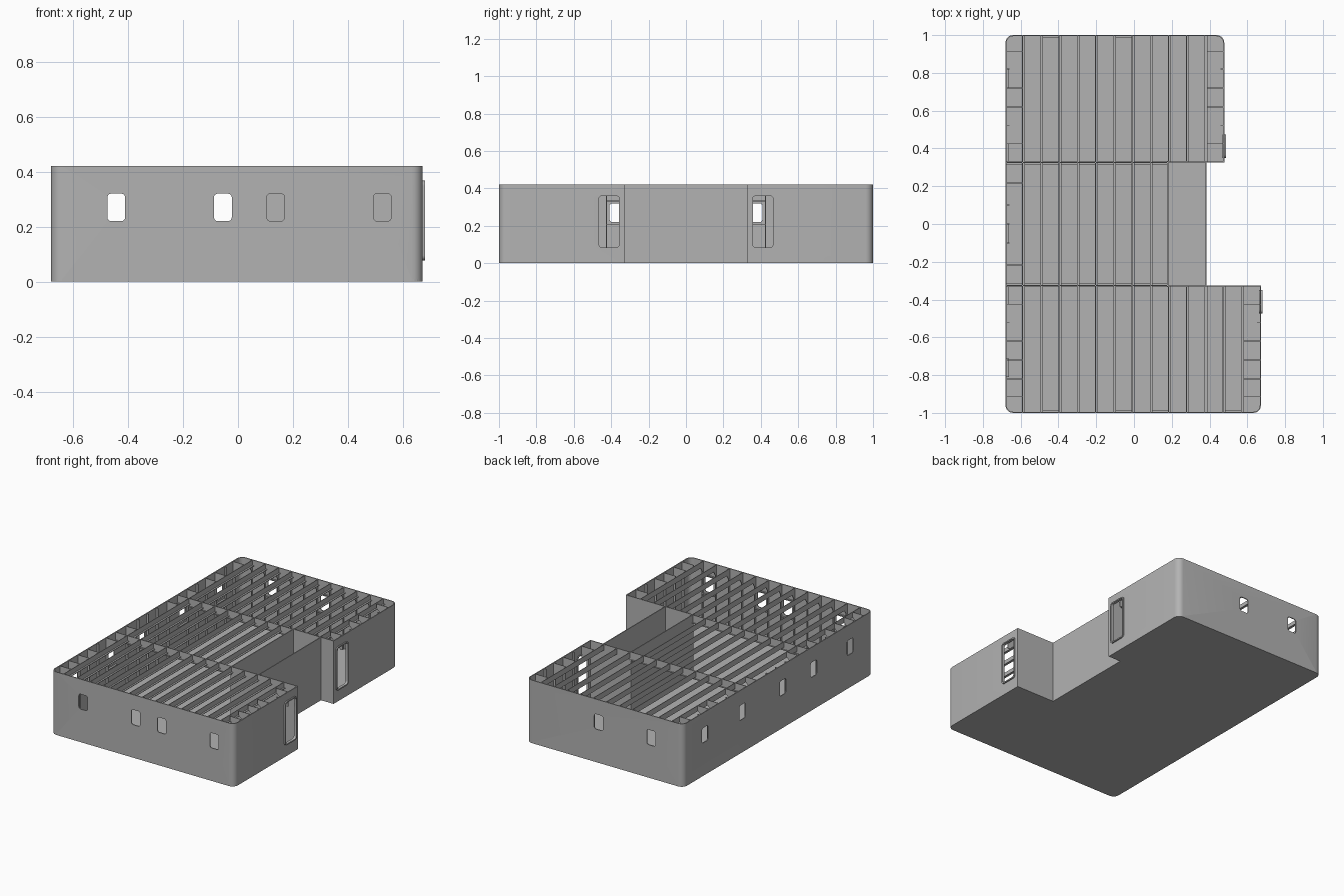
import bpy, bmesh, math
from mathutils import Vector

cube = bpy.data.objects.get("Cube")
if cube:
    bpy.data.objects.remove(cube)

H, T, FLOOR = 0.42, 0.006, 0.008          # height, plate thickness, floor thickness
LEFT, FRONT_X, BACK_X, MID_X, INNER_X = -0.68, 0.672, 0.478, 0.385, 0.182
MID_Y, WEB = 0.325, 0.004

steel = bpy.data.materials.new("grey steel")
steel.use_nodes = True
steel.diffuse_color = (0.45, 0.45, 0.45, 1)
steel.node_tree.nodes["Principled BSDF"].inputs["Base Color"].default_value = (0.45, 0.45, 0.45, 1)


def make(name, bm):
    bmesh.ops.recalc_face_normals(bm, faces=bm.faces)
    mesh = bpy.data.meshes.new(name)
    bm.to_mesh(mesh)
    bm.free()
    mesh.materials.append(steel)
    obj = bpy.data.objects.new(name, mesh)
    bpy.context.collection.objects.link(obj)
    return obj


def prism(bm, points, offset):
    a = [bm.verts.new(p) for p in points]
    b = [bm.verts.new(Vector(p) + Vector(offset)) for p in points]
    bm.faces.new(a)
    bm.faces.new(b[::-1])
    for i in range(len(a)):
        j = (i + 1) % len(a)
        bm.faces.new((a[j], a[i], b[i], b[j]))


def box(bm, x, y, z):
    prism(bm, [(x[0], y[0], z[0]), (x[1], y[0], z[0]), (x[1], y[1], z[0]), (x[0], y[1], z[0])],
          (0, 0, z[1] - z[0]))


def arc(cx, cy, r, start, steps=6):
    return [(cx + r * math.cos(math.radians(start + 90 * i / steps)),
             cy + r * math.sin(math.radians(start + 90 * i / steps))) for i in range(steps + 1)]


def rounded(cx, cy, w, h, r=0.014):
    pts = []
    for k, (sx, sy) in enumerate([(1, 1), (-1, 1), (-1, -1), (1, -1)]):
        pts += arc(cx + sx * (w / 2 - r), cy + sy * (h / 2 - r), r, 90 * k, 4)
    return pts


def apply_cut(obj, cutter):
    mod = obj.modifiers.new("openings", 'BOOLEAN')
    mod.operation, mod.solver, mod.object = 'DIFFERENCE', 'EXACT', cutter
    finish(obj)


def finish(obj):
    bpy.ops.object.select_all(action='DESELECT')
    obj.select_set(True)
    bpy.context.view_layer.objects.active = obj
    for mod in list(obj.modifiers):
        bpy.ops.object.modifier_apply(modifier=mod.name)
    bpy.ops.object.shade_smooth_by_angle(angle=math.radians(30))


# Plan outline, rounded at the four outer corners
R = 0.04
outline = arc(LEFT + R, -1 + R, R, 180) + arc(FRONT_X - R, -1 + R, R, 270)
outline += [(FRONT_X, -MID_Y), (MID_X, -MID_Y), (MID_X, MID_Y), (BACK_X, MID_Y)]
outline += arc(BACK_X - R, 1 - R, R, 0) + arc(LEFT + R, 1 - R, R, 90)

bm = bmesh.new()
prism(bm, [(x, y, 0) for x, y in outline], (0, 0, FLOOR))
make("floor_plate", bm)

# Outer wall: one plate ring
bm = bmesh.new()
low = [bm.verts.new((x, y, FLOOR)) for x, y in outline]
high = [bm.verts.new((x, y, H)) for x, y in outline]
for i in range(len(low)):
    j = (i + 1) % len(low)
    bm.faces.new((low[i], low[j], high[j], high[i]))
wall = make("outer_wall", bm)
solid = wall.modifiers.new("plate", 'SOLIDIFY')
solid.thickness, solid.offset, solid.use_even_offset = T, -1, True
finish(wall)

# Window and door openings
FRONT_WIN = [-0.443, -0.055, 0.137, 0.525]
BACK_WIN = [-0.443, -0.055]
SIDE_WIN = [0.77, 0.376, -0.05, -0.376, -0.76]
WIN_Z, DOOR_Z, DOOR_Y = 0.27, 0.222, 0.411
DOORS = [(FRONT_X, -DOOR_Y), (BACK_X, DOOR_Y)]
bm = bmesh.new()
for side, centres in ((-1, FRONT_WIN), (1, BACK_WIN)):
    for c in centres:
        prism(bm, [(x, side - 0.03, z) for x, z in rounded(c, WIN_Z, 0.065, 0.1)], (0, 0.06, 0))
for c in SIDE_WIN:
    prism(bm, [(LEFT - 0.03, y, z) for y, z in rounded(c, WIN_Z, 0.065, 0.1)], (0.06, 0, 0))
for x, c in DOORS:
    prism(bm, [(x - 0.03, y, z) for y, z in rounded(c, DOOR_Z, 0.108, 0.274)], (0.06, 0, 0))
cutter = make("opening_cutter", bm)
cutter.hide_render = True
cutter.hide_set(True)
apply_cut(wall, cutter)

# Raised door frames
for name, (x, c) in zip(("front_door_frame", "back_door_frame"), DOORS):
    bm = bmesh.new()
    prism(bm, [(x - T - 0.004, y, z) for y, z in rounded(c, DOOR_Z, 0.124, 0.29, 0.018)],
          (T + 0.012, 0, 0))
    apply_cut(make(name, bm), cutter)

# Inner walls around the side recess
bm = bmesh.new()
box(bm, (INNER_X - T, INNER_X), (-MID_Y, MID_Y), (FLOOR, H))
for s in (-1, 1):
    y = sorted((s * MID_Y, s * (MID_Y + T)))
    box(bm, (INNER_X - T, MID_X), y, (FLOOR, H))
make("recess_walls", bm)

# Overhead beams with bottom flanges, running front to back
BEAM_X = [-0.59 + 0.0965 * i for i in range(13)]
bm = bmesh.new()
for x in BEAM_X:
    if x < INNER_X - 0.01:
        spans = [(-0.996, 0.996)]
    else:
        spans = [(-0.996, -MID_Y)] + ([(MID_Y, 0.996)] if x < MID_X else [])
    for y in spans:
        box(bm, (x - WEB / 2, x + WEB / 2), y, (H - 0.035, H - 0.0005))
        box(bm, (x - WEB / 2, x + 0.013), y, (H - 0.038, H - 0.034))
make("overhead_beams", bm)

# Cross girders
bm = bmesh.new()
for s in (-1, 1):
    y = s * MID_Y
    box(bm, (LEFT + 0.003, INNER_X), (y - WEB / 2, y + WEB / 2), (H - 0.05, H))
    box(bm, (LEFT + 0.003, INNER_X), (y - 0.009, y + 0.009), (H - 0.054, H - 0.05))
make("cross_girders", bm)

# Vertical ribs and corner brackets on the front and back walls
bm = bmesh.new()
for s, limit in ((-1, FRONT_X), (1, BACK_X)):
    for x in BEAM_X:
        if x > limit - 0.05:
            continue
        ys = sorted((s * 0.996, s * 0.98))
        box(bm, (x - WEB / 2, x + WEB / 2), ys, (FLOOR, H - 0.001))
        prism(bm, [(x - WEB / 2, s * 0.99, H - 0.001), (x - WEB / 2, s * 0.94, H - 0.001),
                   (x - WEB / 2, s * 0.99, H - 0.08)], (WEB, 0, 0))
make("end_wall_ribs", bm)

# Vertical ribs and deep brackets on the side walls
RIB_Y = [0.1, 0.217, 0.425, 0.523, 0.62, 0.72, 0.82, 0.912]
RIBS = [s * y for y in RIB_Y for s in (-1, 1)] + [0.0]


def side_rib(bm, wall_x, inward, y, rib=True, bracket=True):
    y0 = y - WEB / 2
    if rib:
        box(bm, sorted((wall_x + inward * 0.003, wall_x + inward * 0.02)), (y0, y0 + WEB), (FLOOR, H - 0.001))
    if bracket:
        prism(bm, [(wall_x + inward * 0.004, y0, H - 0.001), (wall_x + inward * 0.092, y0, H - 0.001),
                   (wall_x + inward * 0.092, y0, H - 0.03), (wall_x + inward * 0.018, y0, H - 0.1),
                   (wall_x + inward * 0.004, y0, H - 0.1)], (0, WEB, 0))


bm = bmesh.new()
for y in RIBS:
    plain = abs(y) < 0.15 or abs(abs(y) - 0.523) < 0.01 or abs(y - 0.82) < 0.01
    side_rib(bm, LEFT, 1, y, bracket=not plain)
    if abs(y) > MID_Y:
        side_rib(bm, FRONT_X if y < 0 else BACK_X, -1, y, rib=abs(y) > 0.5, bracket=not plain)
make("side_wall_ribs", bm)

# Headers and sills between the ribs at each window
bm = bmesh.new()
for z in (WIN_Z - 0.066, WIN_Z + 0.06):
    zs = (z, z + WEB)
    for s, centres in ((-1, FRONT_WIN), (1, BACK_WIN)):
        for c in centres:
            box(bm, (c - 0.047, c + 0.047), sorted((s * 0.996, s * 0.984)), zs)
    for c in SIDE_WIN:
        box(bm, (LEFT + 0.003, LEFT + 0.018), (c - 0.049, c + 0.049), zs)
make("window_headers_and_sills", bm)
